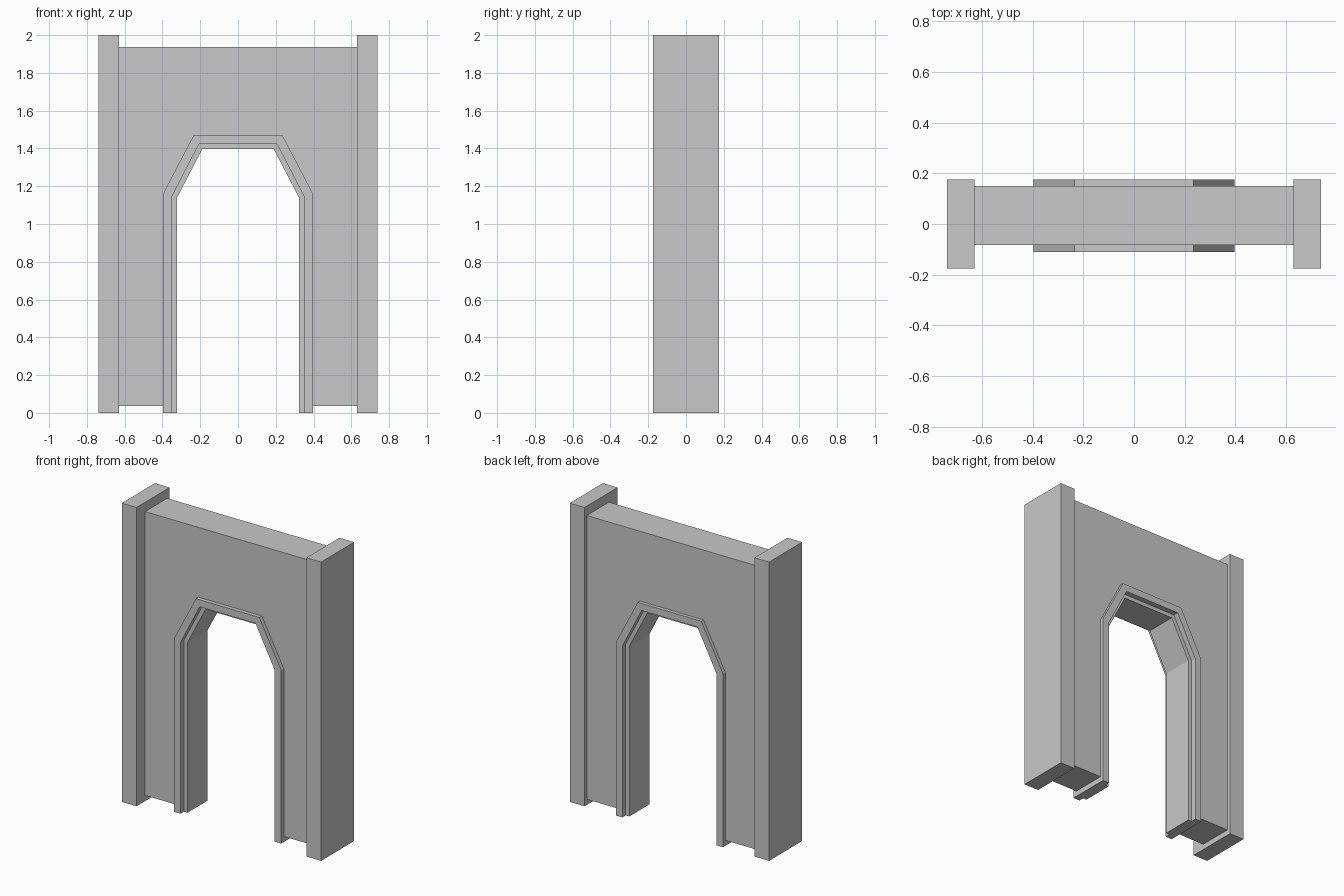
import bpy

cube = bpy.data.objects.get("Cube")
if cube:
    bpy.data.objects.remove(cube, do_unlink=True)

# Single stone grey
stone = bpy.data.materials.new("stone_grey")
stone.use_nodes = True
GREY = (0.58, 0.58, 0.58, 1)
stone.diffuse_color = GREY
stone.node_tree.nodes["Principled BSDF"].inputs["Base Color"].default_value = GREY


def extrude_profile(name, outline, y0, y1):
    """Closed (x, z) outline extruded along y."""
    n = len(outline)
    verts = [(x, y, z) for y in (y0, y1) for x, z in outline]
    faces = [list(range(n)), list(range(2 * n - 1, n - 1, -1))]
    for i in range(n):
        j = (i + 1) % n
        faces.append([i, i + n, j + n, j])
    mesh = bpy.data.meshes.new(name)
    mesh.from_pydata(verts, [], faces)
    mesh.materials.append(stone)
    obj = bpy.data.objects.new(name, mesh)
    bpy.context.collection.objects.link(obj)
    return obj


def arch(half_width, knee, half_top, top, base=0.0):
    """Open path over the doorway, from the -x foot to the +x foot."""
    right = [(half_top, top), (half_width, knee), (half_width, base)]
    return [(-x, z) for x, z in reversed(right)] + right


def band(name, outer, inner, y0, y1):
    return extrude_profile(name, inner + outer[::-1], y0, y1)


outer = (0.397, 1.16, 0.235, 1.47)
middle = (0.349, 1.147, 0.2065, 1.423)
inner = (0.3225, 1.14, 0.189, 1.397)

# Wall panel with the doorway opening, raised slightly off the ground
WALL_X, WALL_Z0, WALL_Z1 = 0.63, 0.037, 1.937
wall_outline = [(-WALL_X, WALL_Z0), (-WALL_X, WALL_Z1),
                (WALL_X, WALL_Z1), (WALL_X, WALL_Z0)]
extrude_profile("wall_panel",
                arch(0.37, 1.152, 0.22, 1.445, WALL_Z0) + wall_outline[::-1],
                -0.083, 0.151)

# Doorway trim and the recessed lining inside it
band("door_trim", arch(*outer), arch(*middle), -0.11, 0.175)
band("door_lining", arch(*middle), arch(*inner), -0.074, 0.139)

# End pillars
for name, side in (("left_pillar", 1), ("right_pillar", -1)):
    a, b = sorted((0.629 * side, 0.738 * side))
    extrude_profile(name, [(a, 0), (b, 0), (b, 2), (a, 2)], -0.175, 0.175)
